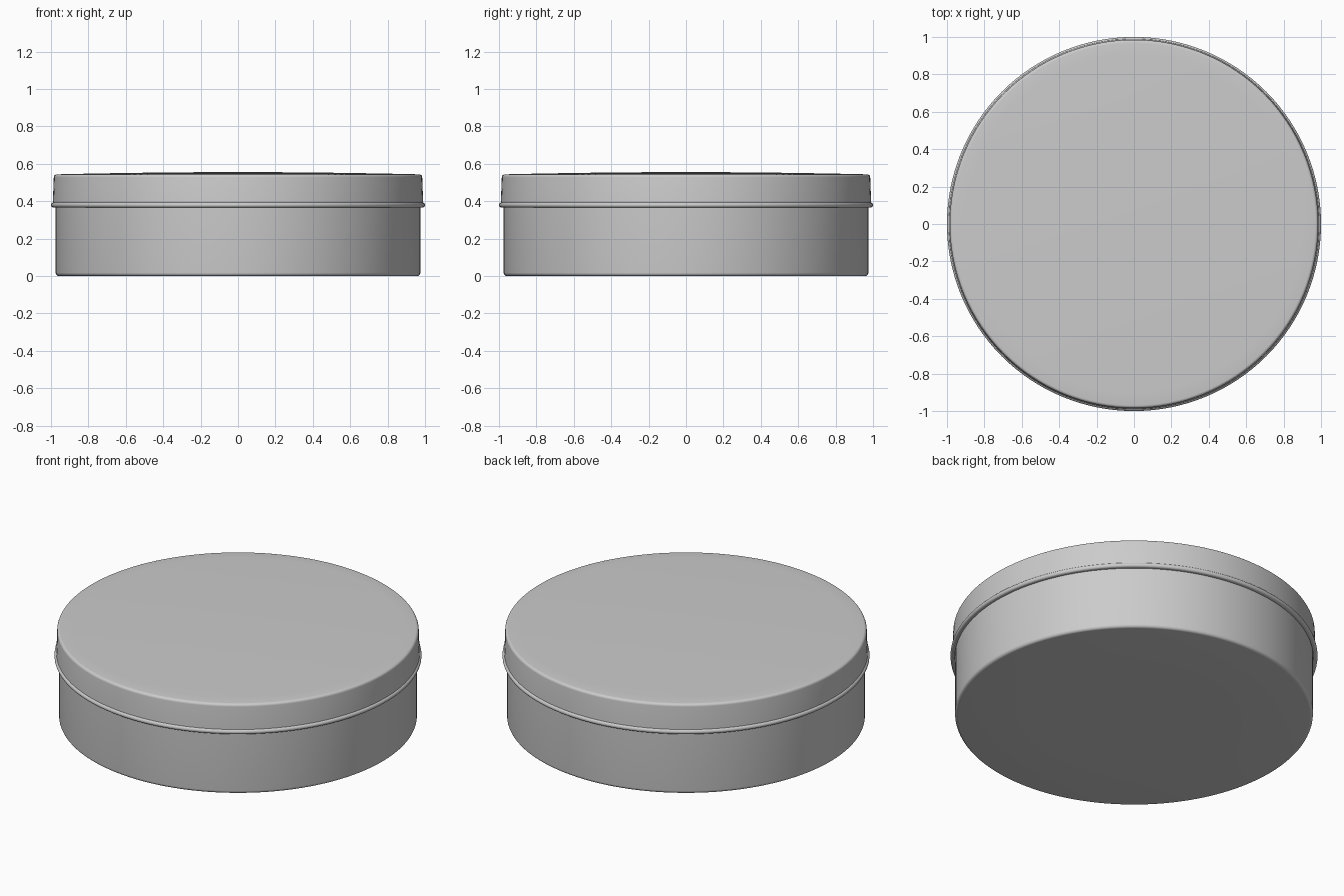
import bpy, bmesh, math

if "Cube" in bpy.data.objects:
    bpy.data.objects.remove(bpy.data.objects["Cube"])

SEGMENTS = 128


def arc(cx, cz, r, start, end, steps=6):
    """Points (radius, height) along a circular arc, angles in degrees."""
    angles = [math.radians(start + (end - start) * i / steps) for i in range(steps + 1)]
    return [(cx + r * math.cos(a), cz + r * math.sin(a)) for a in angles]


def lathe(name, profile):
    """Spin a profile that starts and ends on the z axis into a closed solid."""
    bm = bmesh.new()
    verts = [bm.verts.new((r, 0, z)) for r, z in profile]
    edges = [bm.edges.new(pair) for pair in zip(verts, verts[1:])]
    bmesh.ops.spin(bm, geom=verts + edges, cent=(0, 0, 0), axis=(0, 0, 1),
                   angle=math.tau, steps=SEGMENTS, use_merge=True)
    bmesh.ops.remove_doubles(bm, verts=bm.verts, dist=1e-5)
    bmesh.ops.recalc_face_normals(bm, faces=bm.faces)
    mesh = bpy.data.meshes.new(name)
    bm.to_mesh(mesh)
    bm.free()
    obj = bpy.data.objects.new(name, mesh)
    bpy.context.collection.objects.link(obj)
    bpy.ops.object.select_all(action='DESELECT')
    obj.select_set(True)
    bpy.context.view_layer.objects.active = obj
    bpy.ops.object.shade_smooth_by_angle(angle=math.radians(35))
    return obj


# Tin body: open cup with a rounded bottom edge
lathe("tin_body",
      [(0, 0.0), (0.5, 0.0)]
      + arc(0.957, 0.018, 0.018, -90, 0)
      + [(0.975, 0.50), (0.963, 0.50), (0.963, 0.022), (0.953, 0.012), (0, 0.012)])

# Lid: gently domed top, rounded shoulder, tapered skirt and rolled rim bead
dome = [(r, 0.556 - 0.012 * (r / 0.965) ** 2) for r in (0, 0.2, 0.4, 0.6, 0.8, 0.9)]
lathe("tin_lid",
      dome
      + arc(0.969, 0.528, 0.016, 88, 0)
      + [(0.990, 0.394)]
      + arc(0.986, 0.380, 0.014, 70, -70, 8)
      + [(0.977, 0.367), (0.977, 0.525), (0.965, 0.532), (0, 0.544)])
